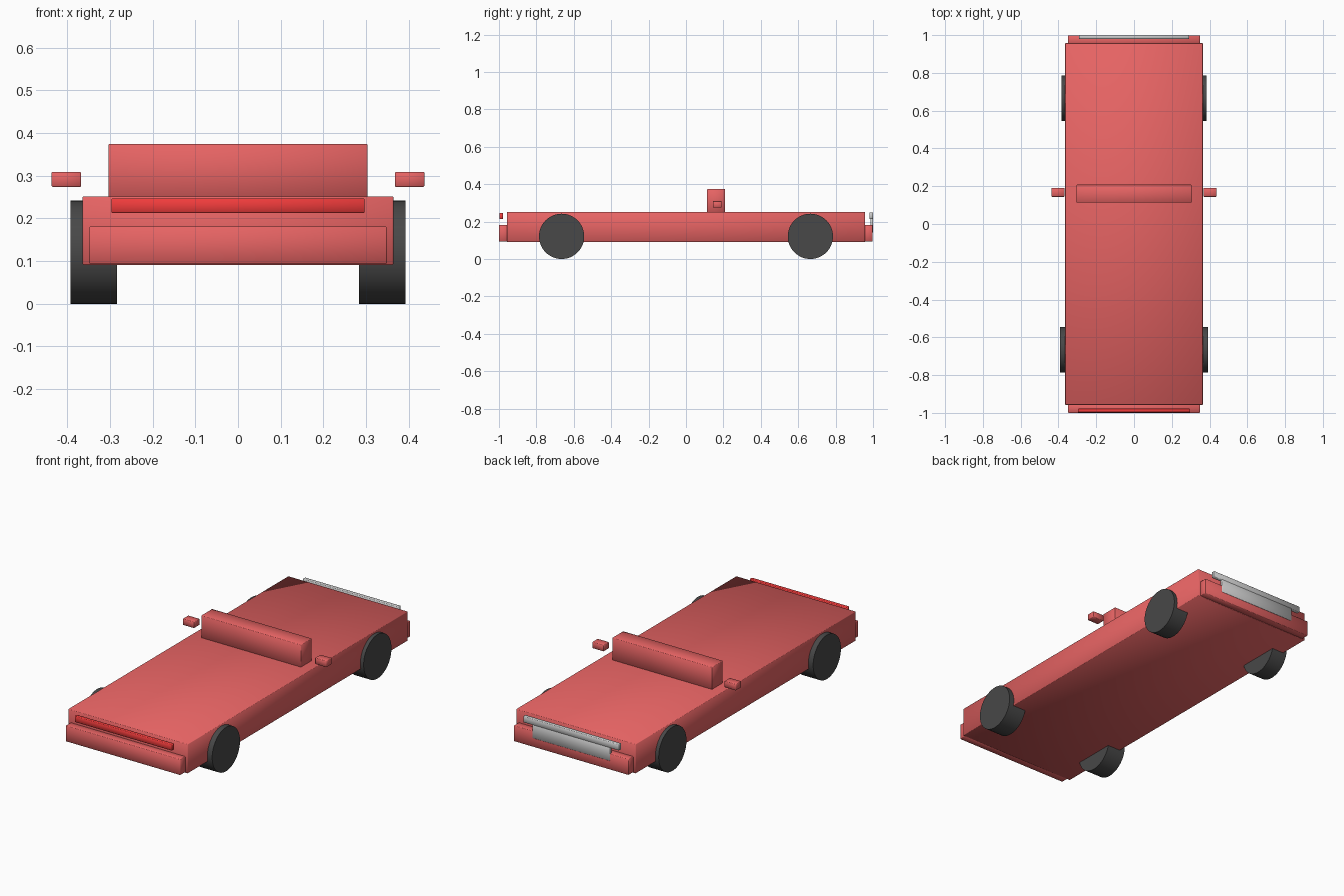
import bpy
from math import pi

if "Cube" in bpy.data.objects:
    bpy.data.objects.remove(bpy.data.objects["Cube"])


def material(name, rgb):
    m = bpy.data.materials.new(name)
    m.diffuse_color = (*rgb, 1)
    m.use_nodes = True
    m.node_tree.nodes["Principled BSDF"].inputs["Base Color"].default_value = m.diffuse_color
    return m


PAINT = material("red_paint", (0.8, 0.127, 0.127))
LENS = material("red_lens", (0.88, 0.045, 0.045))
RUBBER = material("dark_rubber", (0.065, 0.065, 0.065))
SILVER = material("pale_silver", (0.6, 0.6, 0.6))


def box(name, x, y, z, mat):
    """Softly shaded box with a tiny bevel, from (min, max) ranges on each axis."""
    bpy.ops.mesh.primitive_cube_add(size=1, location=[(a + b) / 2 for a, b in (x, y, z)])
    ob = bpy.context.object
    ob.name = name
    ob.scale = [b - a for a, b in (x, y, z)]
    bpy.ops.object.transform_apply(location=False, rotation=False, scale=True)
    ob.data.materials.append(mat)
    bevel = ob.modifiers.new("bevel", 'BEVEL')
    bevel.width = 0.002
    bevel.segments = 1
    bpy.ops.object.shade_smooth()


def wheel(name, x0, x1, y, radius):
    bpy.ops.mesh.primitive_cylinder_add(vertices=48, radius=radius, depth=abs(x1 - x0),
                                        location=((x0 + x1) / 2, y, radius),
                                        rotation=(0, pi / 2, 0))
    ob = bpy.context.object
    ob.name = name
    ob.data.materials.append(RUBBER)
    bpy.ops.object.shade_smooth_by_angle()


# Main body slab and low cabin block
box("body", (-0.364, 0.364), (-0.957, 0.957), (0.091, 0.252), PAINT)
box("cabin", (-0.304, 0.304), (0.113, 0.208), (0.25, 0.374), PAINT)

# Bumpers
box("front_bumper", (-0.349, 0.349), (-1.0, -0.95), (0.094, 0.181), PAINT)
box("rear_bumper", (-0.349, 0.349), (0.95, 0.998), (0.094, 0.181), PAINT)

# Light bars floating just off the ends, and the rear grille plate
box("red_light_bar", (-0.297, 0.297), (-0.997, -0.978), (0.213, 0.247), LENS)
box("grey_light_bar", (-0.292, 0.292), (0.98, 1.0), (0.214, 0.248), SILVER)
box("grille_plate", (-0.237, 0.237), (0.986, 1.0), (0.142, 0.22), SILVER)

# Side mirrors and wheels
for s, side in ((-1, "left"), (1, "right")):
    box(side + "_mirror", sorted((s * 0.368, s * 0.437)), (0.144, 0.191), (0.274, 0.309), PAINT)
    wheel(side + "_front_wheel", s * 0.284, s * 0.393, -0.665, 0.121)
    wheel(side + "_rear_wheel", s * 0.29, s * 0.384, 0.665, 0.121)
